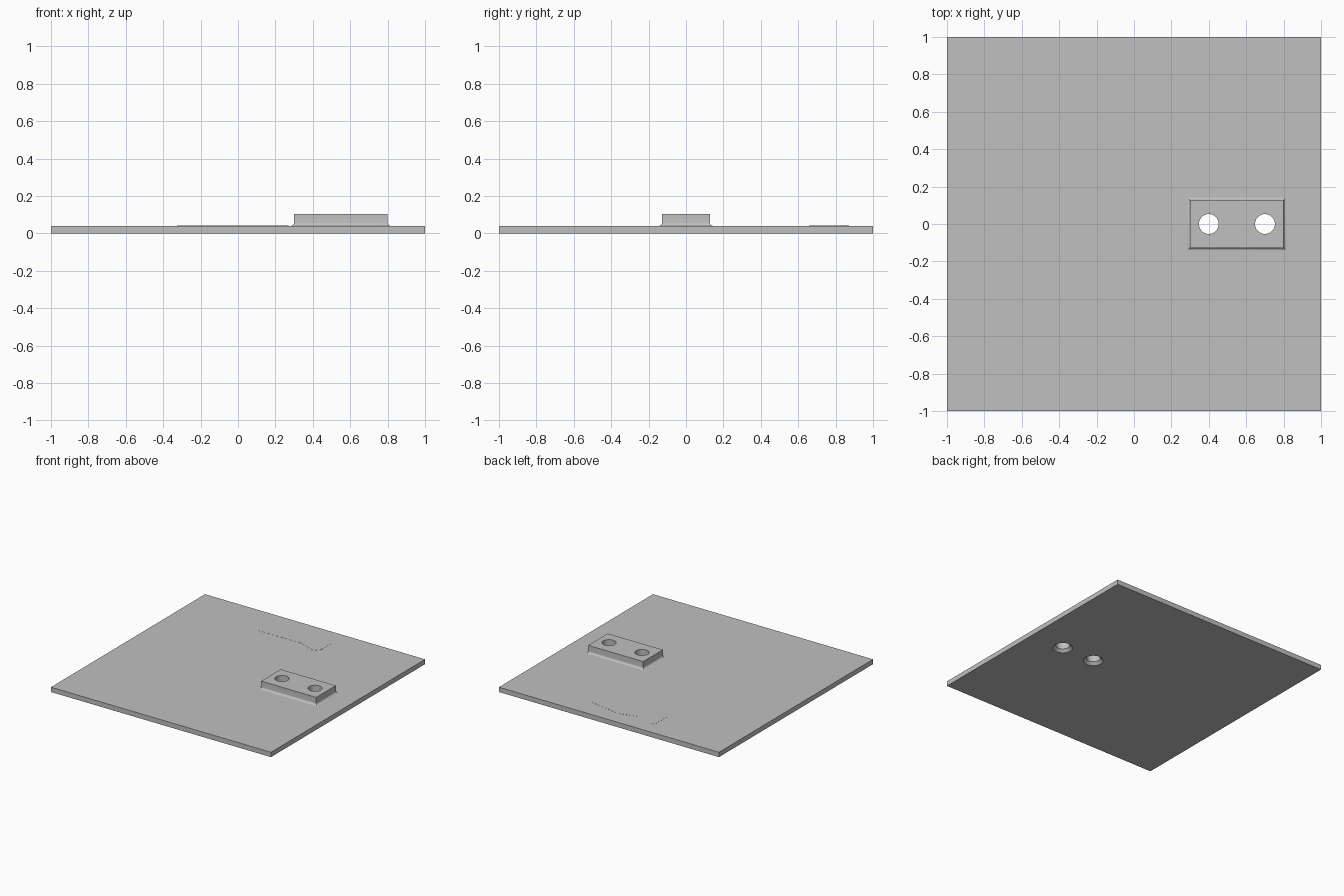
import bpy, bmesh
from math import sin, cos, pi, radians

cube = bpy.data.objects.get("Cube")
if cube:
    bpy.data.objects.remove(cube, do_unlink=True)

PLATE_Z, BLOCK_Z = 0.04, 0.104
FILLET = 0.018
HOLES = (0.4, 0.7)

grey = bpy.data.materials.new("plain grey")
grey.use_nodes = True
colour = (0.53, 0.53, 0.53, 1)
grey.diffuse_color = colour
grey.node_tree.nodes["Principled BSDF"].inputs["Base Color"].default_value = colour


def make(name, rings):
    """Loft a closed solid through equal-length rings of points, bottom to top."""
    bm = bmesh.new()
    loops = [[bm.verts.new(p) for p in ring] for ring in rings]
    n = len(loops[0])
    for low, high in zip(loops, loops[1:]):
        for i in range(n):
            j = (i + 1) % n
            bm.faces.new((low[i], low[j], high[j], high[i]))
    bm.faces.new(loops[0][::-1])
    bm.faces.new(loops[-1])
    bmesh.ops.recalc_face_normals(bm, faces=bm.faces)
    mesh = bpy.data.meshes.new(name)
    bm.to_mesh(mesh)
    bm.free()
    mesh.materials.append(grey)
    obj = bpy.data.objects.new(name, mesh)
    bpy.context.collection.objects.link(obj)
    return obj


def rect(cx, hx, hy, z):
    return [(cx + sx * hx, sy * hy, z) for sx, sy in ((-1, -1), (1, -1), (1, 1), (-1, 1))]


def circle(cx, r, z, n=48):
    return [(cx + r * cos(2 * pi * i / n), r * sin(2 * pi * i / n), z) for i in range(n)]


# Base plate
plate = make("base_plate", [rect(0, 1, 1, 0), rect(0, 1, 1, PLATE_Z)])

# Raised block with a concave fillet around its foot
rings = []
for i in range(9):
    a = pi / 2 * i / 8
    grow = FILLET * (1 - sin(a))
    rings.append(rect(0.55, 0.25 + grow, 0.127 + grow, PLATE_Z + FILLET * (1 - cos(a))))
rings.append(rect(0.55, 0.25, 0.127, BLOCK_Z))
block = make("raised_block", rings)

# Through holes, countersunk from below
for x in HOLES:
    cutter = make("hole_cutter", [circle(x, 0.085, -0.01), circle(x, 0.053, 0.022),
                                  circle(x, 0.053, 0.2)])
    cutter.hide_render = True
    for part in (plate, block):
        mod = part.modifiers.new("hole", "BOOLEAN")
        mod.operation, mod.solver, mod.object = "DIFFERENCE", "EXACT", cutter
        bpy.context.view_layer.objects.active = part
        bpy.ops.object.modifier_apply(modifier=mod.name)
    bpy.data.objects.remove(cutter, do_unlink=True)

# Thin outlined patch near the back edge, with one rounded corner
outline = [(-0.325, 0.703), (0.08, 0.703), (0.2, 0.66)]
outline += [(0.217 + 0.053 * cos(a), 0.71 + 0.053 * sin(a))
            for a in (radians(d) for d in range(-105, 1, 15))]
outline += [(0.27, 0.825), (0.005, 0.872), (-0.15, 0.828), (-0.31, 0.872), (-0.325, 0.865)]
patch = make("outlined_patch", [[(x, y, z) for x, y in outline]
                                for z in (PLATE_Z - 0.001, PLATE_Z + 0.0008)])

# Smooth the curved surfaces, keeping edges sharp
bpy.ops.object.select_all(action="DESELECT")
for part in (plate, block, patch):
    part.select_set(True)
bpy.context.view_layer.objects.active = block
bpy.ops.object.shade_smooth_by_angle(angle=radians(30))
